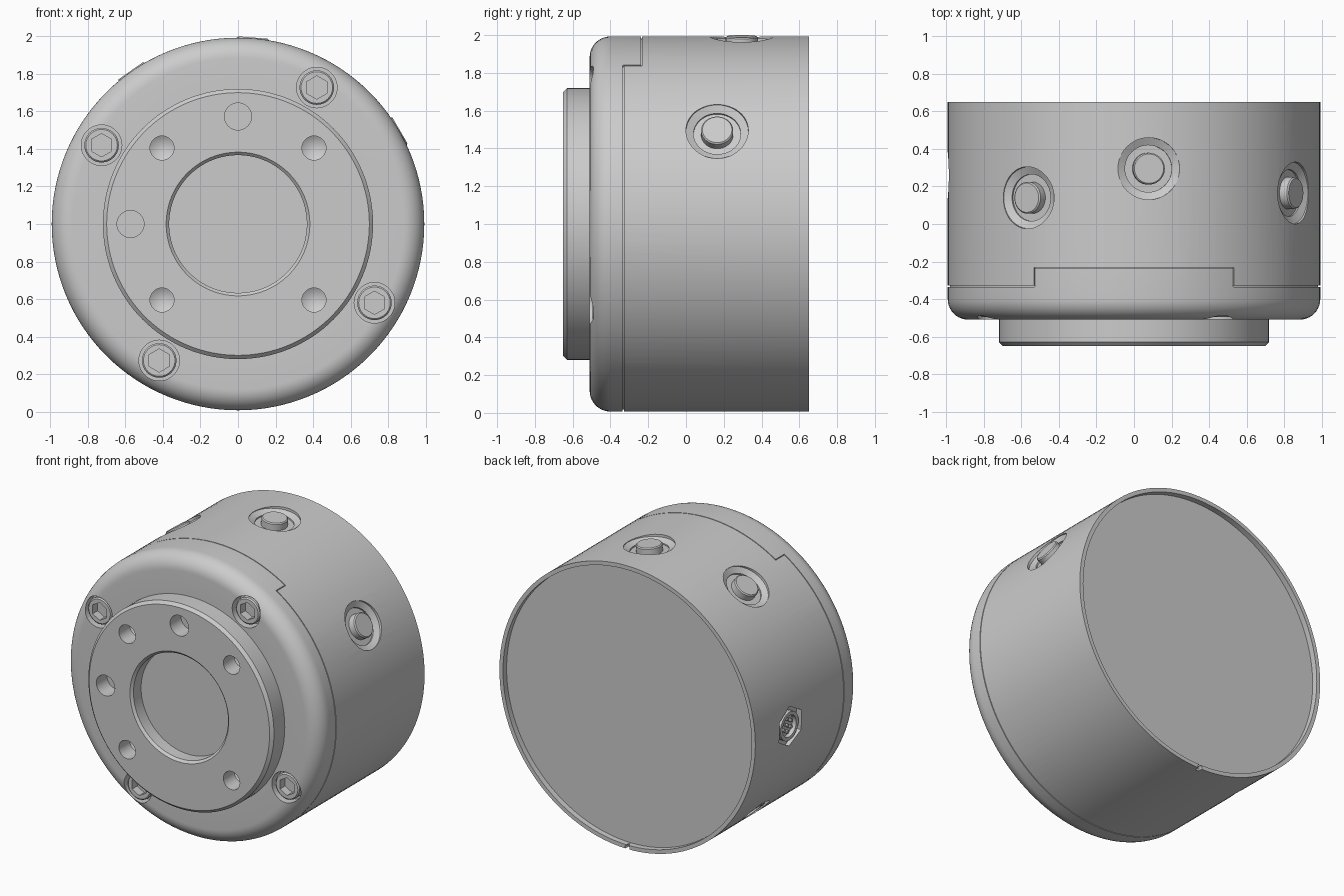
import bpy, bmesh
from math import sin, cos, pi, radians
from mathutils import Vector, Matrix

if "Cube" in bpy.data.objects:
    bpy.data.objects.remove(bpy.data.objects["Cube"])


def make(name, bm):
    bmesh.ops.remove_doubles(bm, verts=bm.verts, dist=1e-5)
    bmesh.ops.recalc_face_normals(bm, faces=bm.faces)
    me = bpy.data.meshes.new(name)
    bm.to_mesh(me)
    bm.free()
    ob = bpy.data.objects.new(name, me)
    bpy.context.collection.objects.link(ob)
    return ob


def lathe(name, profile, origin=(0, 0, 1), axis=(0, 1, 0), segs=48, phase=0.0):
    """Revolve (radius, height) points, running axis to axis, around the given axis."""
    rot = Vector(axis).to_track_quat('Z', 'Y').to_matrix().to_4x4()
    mat = Matrix.Translation(origin) @ rot
    bm = bmesh.new()
    rings = []
    for r, h in profile:
        rings.append([bm.verts.new(mat @ Vector((r * cos(a), r * sin(a), h)))
                      for a in (2 * pi * i / segs + phase for i in range(segs))])
    for a, b in zip(rings, rings[1:]):
        for i in range(segs):
            j = (i + 1) % segs
            bm.faces.new((a[i], a[j], b[j], b[i]))
    return make(name, bm)


def rod(name, r, h0, h1, **kw):
    return lathe(name, [(0, h0), (r, h0), (r, h1), (0, h1)], **kw)


def band(name, y0, y1, a0, a1, r0=0.982, r1=1.02):
    """Arc-shaped bar around the main axis, angles in degrees."""
    n = max(1, int((a1 - a0) / 3))
    bm = bmesh.new()
    secs = []
    for i in range(n + 1):
        a = radians(a0 + (a1 - a0) * i / n)
        secs.append([bm.verts.new((r * cos(a), y, 1 + r * sin(a)))
                     for r, y in ((r0, y0), (r1, y0), (r1, y1), (r0, y1))])
    for s, t in zip(secs, secs[1:]):
        for k in range(4):
            m = (k + 1) % 4
            bm.faces.new((s[k], s[m], t[m], t[k]))
    bm.faces.new(secs[0])
    bm.faces.new(secs[-1])
    return make(name, bm)


def cut(ob, cutter):
    mod = ob.modifiers.new("cut", 'BOOLEAN')
    mod.operation = 'DIFFERENCE'
    mod.solver = 'EXACT'
    mod.object = cutter
    bpy.context.view_layer.objects.active = ob
    bpy.ops.object.modifier_apply(modifier=mod.name)
    bpy.data.objects.remove(cutter)


def radial(deg, y):
    a = radians(deg)
    return dict(origin=(0, y, 1), axis=(cos(a), 0, sin(a)))


# Housing: rounded front edge, pocket for the flange, recessed back
R, F = 0.993, 0.11
fillet = [(R - F + F * sin(t), -0.51 + F - F * cos(t))
          for t in (pi / 2 * i / 10 for i in range(11))]
housing = lathe("housing", [(0, -0.40), (0.71, -0.40), (0.71, -0.51)] + fillet +
                [(R, 0.65), (0.965, 0.65), (0.965, 0.61), (0, 0.61)], segs=128)

# Output flange with centre bore
flange = lathe("flange", [(0, -0.55), (0.367, -0.55), (0.367, -0.634), (0.383, -0.65),
                          (0.70, -0.65), (0.72, -0.63), (0.72, -0.42), (0, -0.42)], segs=128)
for sx in (-1, 1):
    for sz in (-1, 1):
        cut(flange, lathe("hole", [(0, -0.7), (0.064, -0.7), (0.064, -0.53), (0, -0.49)],
                          origin=(0.405 * sx, 0, 1 + 0.405 * sz), segs=32))
for x, z in ((0, 1.573), (-0.573, 1)):
    cut(flange, rod("pin_hole", 0.072, -0.7, -0.53, origin=(x, 0, z), segs=32))

# Socket head screws in counterbores
screws = []
for deg in (60, 150, 240, 330):
    a = radians(deg)
    o = (0.84 * cos(a), 0, 1 + 0.84 * sin(a))
    cut(housing, rod("bore", 0.108, -0.6, -0.43, origin=o))
    s = lathe("screw", [(0, -0.42), (0.092, -0.42), (0.092, -0.488), (0.084, -0.496),
                        (0, -0.496)], origin=o)
    cut(s, rod("socket", 0.062, -0.6, -0.44, origin=o, segs=6, phase=pi / 2))
    screws.append(s)

# Round plugs in countersunk pockets
plugs = []
for deg, y in ((30, 0.165), (85.4, 0.295), (125, 0.14)):
    p = radial(deg, y)
    cut(housing, lathe("pocket", [(0, 0.945), (0.125, 0.945), (0.125, 0.955), (0.165, 0.975),
                                  (0.165, 1.1), (0, 1.1)], **p))
    plugs.append(lathe("plug", [(0, 0.93), (0.085, 0.93), (0.085, 0.99), (0.078, 0.997),
                                (0, 0.997)], **p))

# Flush hexagonal connectors with a ring of pins
connectors = []
for deg in (181, 225):
    p = radial(deg, 0.26)
    cut(housing, rod("hex_pocket", 0.14, 0.955, 1.1, segs=6, phase=pi / 2, **p))
    connectors.append(lathe("connector", [(0, 0.95), (0.075, 0.95), (0.075, 0.985), (0.10, 0.985),
                                          (0.10, 0.94), (0, 0.94)], segs=40, **p))
    d = Vector(p["axis"])
    side = Vector((-d.z, 0, d.x))
    for i in range(7):
        t = 2 * pi * i / 6
        off = Vector() if i == 6 else side * 0.045 * cos(t) + Vector((0, 0.045 * sin(t), 0))
        connectors.append(rod("connector_pin", 0.011, 0.945, 0.975,
                              origin=Vector(p["origin"]) + off, axis=d, segs=12))

# Thin seam between front cap and housing, stepping back at the top tab
w, lo, hi = 0.003, 57.7, 122.3
cut(housing, band("seam", -0.332 - w, -0.332 + w, hi, lo + 360))
cut(housing, band("seam", -0.235 - w, -0.235 + w, lo, hi))
for a in (lo, hi):
    cut(housing, band("seam", -0.334, -0.233, a - 0.15, a + 0.15))

# Small notch in the back rim
cut(housing, rod("notch", 0.018, 0.62, 0.7, origin=(0, 0, 0.018), segs=16))

# Smooth shading with crisp edges
bpy.ops.object.select_all(action='DESELECT')
for ob in [housing, flange] + screws + plugs + connectors:
    ob.select_set(True)
bpy.context.view_layer.objects.active = housing
bpy.ops.object.shade_smooth_by_angle(angle=radians(30))
